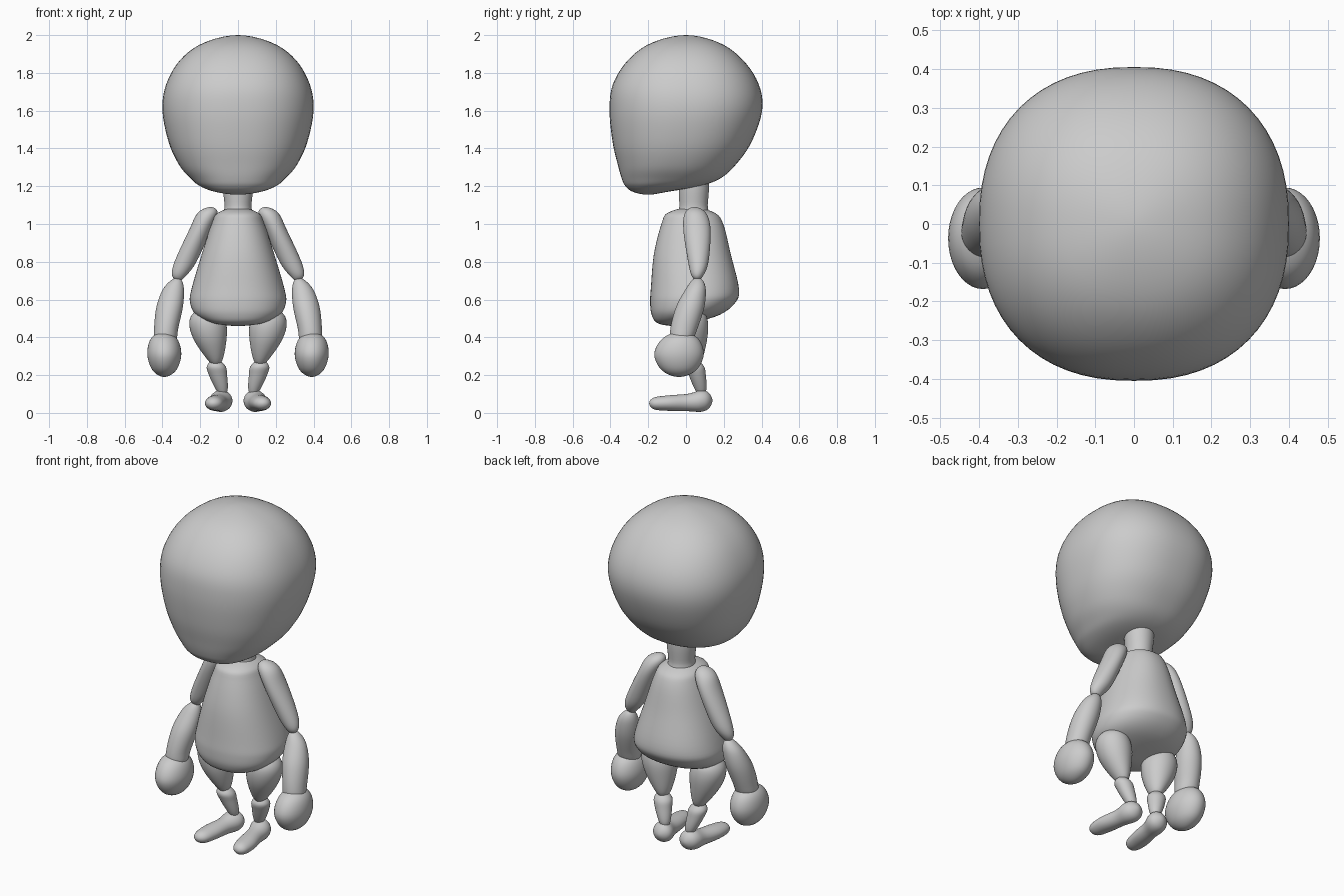
import bpy
import math

if "Cube" in bpy.data.objects:
    bpy.data.objects.remove(bpy.data.objects["Cube"], do_unlink=True)

GREY = (0.6, 0.6, 0.6, 1.0)
clay = bpy.data.materials.new("plain grey")
clay.use_nodes = True
clay.diffuse_color = GREY
clay.node_tree.nodes["Principled BSDF"].inputs["Base Color"].default_value = GREY


def spline(a, b, c, d, t):
    """Smooth curve from b to c."""
    return [q + t / 2 * (r - p + t * (2 * p - 5 * q + 4 * r - s + t * (3 * (q - r) + s - p)))
            for p, q, r, s in zip(a, b, c, d)]


def flip(section):
    """Section across the pole, so that the ends close in a round cap."""
    return (*section[:3], -section[3], -section[4])


def loft(name, sections, side=1, axis="z", power=2.0, steps=5, sides=40):
    """Skin rounded sections (x, y, z, radius, radius); first and last are poles."""
    keys = [flip(sections[1]), *sections, flip(sections[-2])]
    rings = []
    for i in range(1, len(keys) - 2):
        rings += [spline(*keys[i - 1:i + 3], k / steps) for k in range(steps)]
    rings = rings[1:]
    verts = []
    for x, y, z, ra, rb in rings:
        for k in range(sides):
            c, s = math.cos(math.tau * k / sides), math.sin(math.tau * k / sides)
            u = ra * math.copysign(abs(c) ** (2 / power), c)
            v = rb * math.copysign(abs(s) ** (2 / power), s)
            p = (x + u, y + v, z) if axis == "z" else (x + u, y, z + v)
            verts.append((side * p[0], p[1], p[2]))
    faces = []
    for r in range(len(rings) - 1):
        for k in range(sides):
            a, b = r * sides + k, r * sides + (k + 1) % sides
            faces.append((a, b, b + sides, a + sides))
    # Close both ends at their poles
    last = (len(rings) - 1) * sides
    first_pole = len(verts)
    for end in (sections[0], sections[-1]):
        verts.append((side * end[0], end[1], end[2]))
    for k in range(sides):
        n = (k + 1) % sides
        faces.append((first_pole, n, k))
        faces.append((first_pole + 1, last + k, last + n))
    # Keep outward winding whichever way the loft was built
    if (side < 0) != (axis == "y"):
        faces = [f[::-1] for f in faces]
    mesh = bpy.data.meshes.new(name)
    mesh.from_pydata(verts, [], faces)
    mesh.materials.append(clay)
    mesh.shade_smooth()
    obj = bpy.data.objects.new(name, mesh)
    bpy.context.collection.objects.link(obj)
    return obj


def centred(rows):
    """Rows of (height, half width, front y, back y) as sections."""
    return [(0, (f + b) / 2, z, w, (b - f) / 2) for z, w, f, b in rows]


# Head: large, with the chin pushed forward
loft("head", centred([
    (1.155, 0, -.2, -.2), (1.17, .12, -.28, -.10), (1.2, .2, -.32, .07),
    (1.24, .25, -.34, .18), (1.31, .31, -.36, .26), (1.43, .366, -.388, .345),
    (1.6, .4, -.405, .403), (1.74, .38, -.387, .385), (1.87, .305, -.305, .3),
    (1.96, .18, -.18, .175), (2, 0, 0, 0)]), power=2.3, sides=64)

# Torso: pear shaped, fuller at the back
loft("torso", centred([
    (.46, 0, -.06, -.06), (.475, .13, -.15, .03), (.52, .222, -.182, .18),
    (.585, .254, -.19, .262), (.66, .245, -.186, .28), (.84, .192, -.17, .237),
    (1, .14, -.13, .197), (1.06, .105, -.095, .15), (1.09, 0, .03, .03)]),
    power=2.2, sides=56)

# Neck
loft("neck", [(0, .04, 1.02, 0, 0), (0, .04, 1.05, .07, .075), (0, .04, 1.1, .071, .075),
              (0, .042, 1.2, .08, .08), (0, .042, 1.25, .07, .07), (0, .042, 1.28, 0, 0)])

# Limbs, built on the left side and repeated on the right
LIMBS = {
    "upper_arm": [
        (.31, .06, .70, 0, 0), (.312, .06, .725, .036, .03), (.278, .065, .80, .058, .054),
        (.2, .058, .97, .058, .072), (.16, .05, 1.06, .052, .055), (.145, .045, 1.09, 0, 0)],
    "forearm": [
        (.385, -.03, .34, 0, 0), (.385, -.025, .38, .055, .055), (.38, -.01, .45, .064, .072),
        (.362, .022, .56, .07, .075), (.343, .05, .65, .057, .055),
        (.327, .06, .7, .03, .03), (.32, .06, .715, 0, 0)],
    "hand": [
        (.39, -.037, .19, 0, 0), (.39, -.037, .225, .062, .09), (.39, -.037, .31, .09, .131),
        (.392, -.03, .395, .068, .093), (.392, -.025, .432, 0, 0)],
    "thigh": [
        (.12, .04, .25, 0, 0), (.12, .04, .275, .036, .042), (.146, .025, .38, .084, .085),
        (.16, .02, .47, .098, .097), (.165, .02, .53, .07, .075), (.165, .02, .56, 0, 0)],
    "shin": [
        (.08, .08, .08, 0, 0), (.085, .078, .12, .03, .029), (.106, .06, .2, .048, .045),
        (.116, .048, .25, .048, .045), (.12, .045, .285, 0, 0)],
}
FOOT = [
    (.13, -.195, .05, 0, 0), (.128, -.17, .05, .04, .031), (.12, -.09, .052, .054, .041),
    (.103, .01, .055, .05, .046), (.09, .08, .063, .06, .057),
    (.086, .12, .065, .044, .042), (.085, .14, .065, 0, 0)]

for label, side in (("left", 1), ("right", -1)):
    for part, sections in LIMBS.items():
        loft(f"{label}_{part}", sections, side)
    loft(f"{label}_foot", FOOT, side, axis="y")
